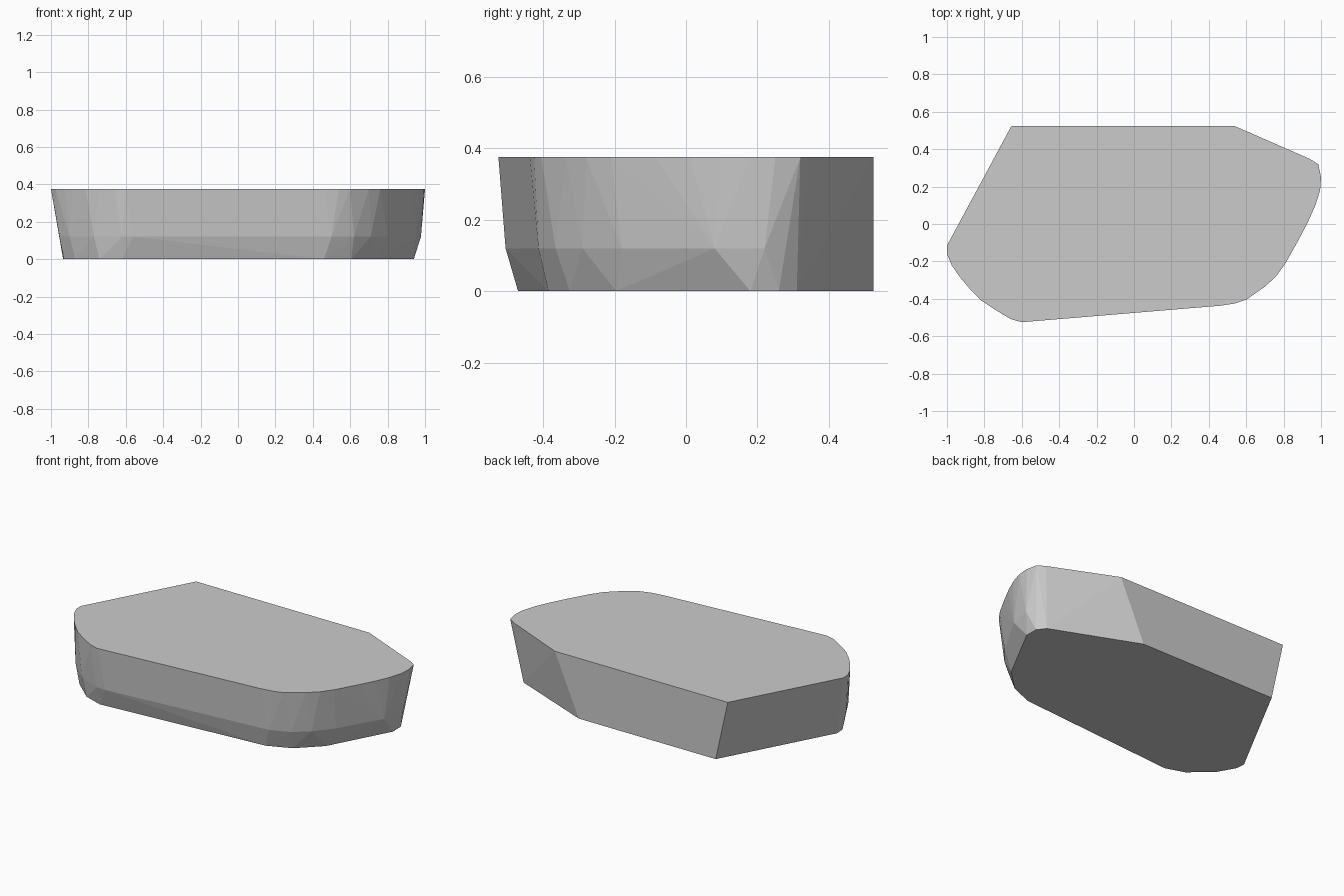
import bpy, bmesh, math

if "Cube" in bpy.data.objects:
    bpy.data.objects.remove(bpy.data.objects["Cube"])

# Outlines of the rock slab: flat top rim, bulging lower side, inset base
top = [(-.655, .525), (-1, -.115), (-1, -.16), (-.975, -.22), (-.93, -.285),
       (-.88, -.345), (-.815, -.41), (-.74, -.46), (-.66, -.508), (-.6, -.525),
       (-.56, -.522), (.46, -.437), (.54, -.425), (.6, -.405), (.7, -.335),
       (.76, -.28), (.81, -.21), (.88, -.085), (.93, .01), (.97, .1),
       (.995, .18), (1, .25), (.985, .32), (.94, .348), (.535, .525)]
middle = [(-.955, -.21), (-.9, -.31), (-.77, -.435), (-.62, -.503), (-.56, -.505),
          (.5, -.413), (.62, -.365), (.71, -.29), (.8, -.18), (.95, .08), (.978, .22)]
base = [(-.572, .525), (-.935, -.15), (-.93, -.21), (-.87, -.315), (-.74, -.43),
        (-.62, -.47), (.46, -.385), (.605, -.325), (.74, -.195), (.94, .18),
        (.938, .26), (.9, .31), (.37, .525)]

# Wrap the three outlines in one faceted convex body
bm = bmesh.new()
for z, outline in ((.375, top), (.12, middle), (0, base)):
    for x, y in outline:
        bm.verts.new((x, y, z))
hull = bmesh.ops.convex_hull(bm, input=bm.verts[:])
loose = [v for v in bm.verts if not v.link_faces]
bmesh.ops.delete(bm, geom=loose, context='VERTS')
bmesh.ops.dissolve_limit(bm, angle_limit=math.radians(1),
                         verts=bm.verts[:], edges=bm.edges[:])
bmesh.ops.recalc_face_normals(bm, faces=bm.faces[:])

mesh = bpy.data.meshes.new("rock_slab")
bm.to_mesh(mesh)
bm.free()
slab = bpy.data.objects.new("rock_slab", mesh)
bpy.context.collection.objects.link(slab)
